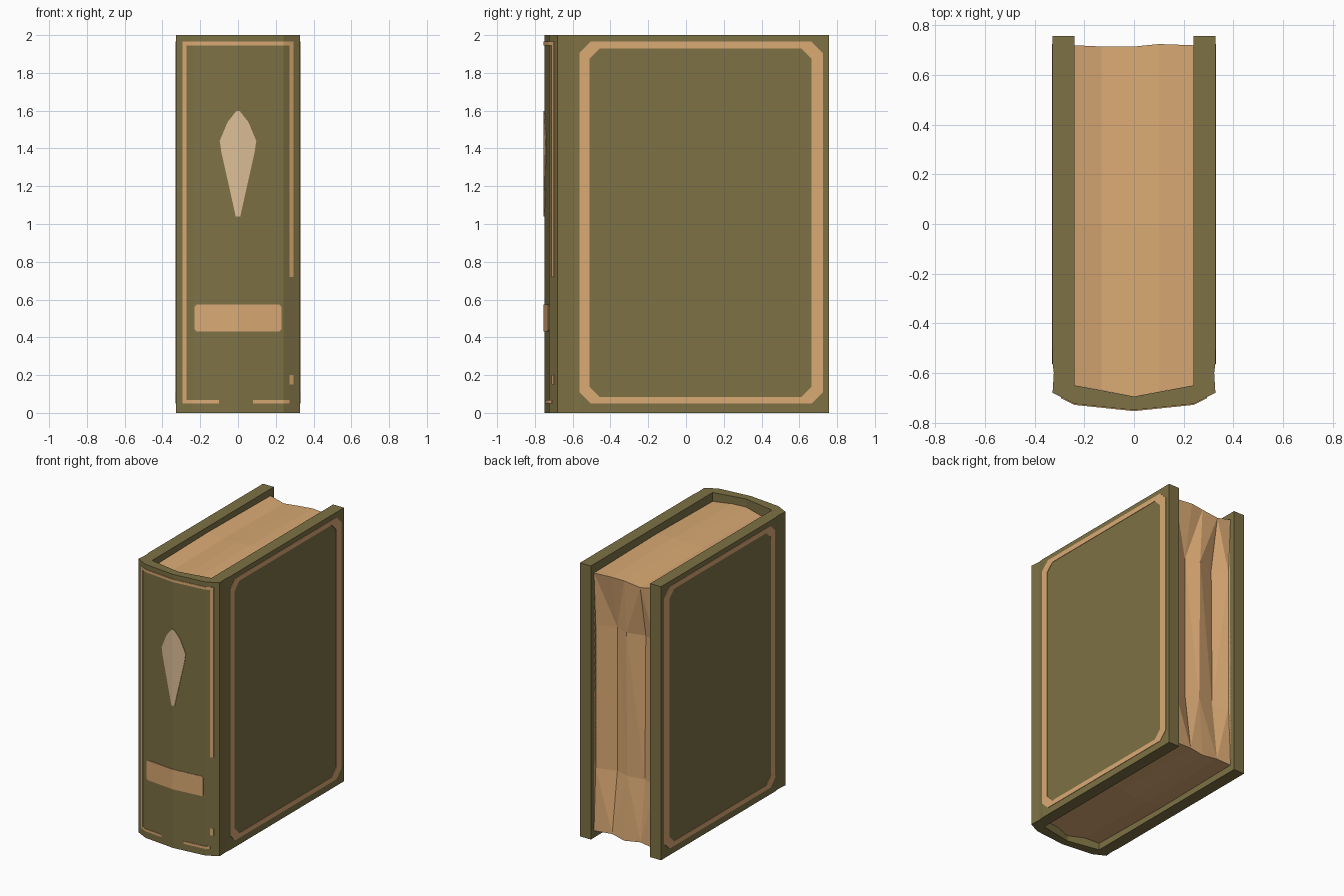
import bpy, bmesh

if "Cube" in bpy.data.objects:
    bpy.data.objects.remove(bpy.data.objects["Cube"])


def material(name, rgb):
    m = bpy.data.materials.new(name)
    m.diffuse_color = (*rgb, 1)
    m.use_nodes = True
    m.node_tree.nodes["Principled BSDF"].inputs["Base Color"].default_value = m.diffuse_color
    return m


OLIVE = material("olive cover", (0.205, 0.165, 0.058))
TAN = material("tan paper", (0.70, 0.40, 0.175))
CREAM = material("pale cream", (0.72, 0.52, 0.31))


def finish(bm, name, mat):
    bmesh.ops.recalc_face_normals(bm, faces=bm.faces)
    me = bpy.data.meshes.new(name)
    bm.to_mesh(me)
    bm.free()
    me.materials.append(mat)
    ob = bpy.data.objects.new(name, me)
    bpy.context.collection.objects.link(ob)
    return ob


def spine_y(x):
    """Outer spine surface: pointed arch in plan."""
    x = abs(x)
    if x < 0.24:
        return -0.75 + 0.025 * x / 0.24
    return -0.725 + 0.045 * (x - 0.24) / 0.09


# Cover case: one U-shaped plan extruded to full height
half_out = [(0.328, 0.757), (0.328, -0.56), (0.323, -0.60), (0.328, -0.68), (0.24, -0.725)]
half_in = [(0.24, -0.65), (0.24, 0.757)]
plan = half_out + [(0, -0.75)] + [(-x, y) for x, y in reversed(half_out)]
plan += [(-x, y) for x, y in reversed(half_in)] + [(0, -0.695)] + half_in
bm = bmesh.new()
f = bm.faces.new([bm.verts.new((x, y, 0)) for x, y in plan])
r = bmesh.ops.extrude_face_region(bm, geom=[f])
for v in r["geom"]:
    if isinstance(v, bmesh.types.BMVert):
        v.co.z = 2
bmesh.ops.triangulate(bm, faces=[f for f in bm.faces if len(f.verts) > 4])
finish(bm, "cover_case", OLIVE)

# Page block: lumpy columns lofted across the thickness
# x, front y, top z, bottom z, fore edge y at the top, upper, lower and bottom
columns = [(-0.24, -0.65, 1.95, 0.05, 0.72, 0.70, 0.70, 0.72),
           (-0.13, -0.67, 1.925, 0.06, 0.715, 0.65, 0.66, 0.71),
           (0.0, -0.695, 1.94, 0.04, 0.715, 0.69, 0.68, 0.715),
           (0.1, -0.676, 1.945, 0.06, 0.725, 0.65, 0.65, 0.71),
           (0.24, -0.65, 1.935, 0.05, 0.72, 0.70, 0.70, 0.72)]
bm = bmesh.new()
loops = []
for x, yf, zt, zb, a, b, c, d in columns:
    pts = [(yf, zb), (yf, zt), (0, zt + 0.01), (a, zt), (b, 1.55), (c, 0.5), (d, zb), (0, zb - 0.01)]
    loops.append([bm.verts.new((x, y, z)) for y, z in pts])
for p, q in zip(loops, loops[1:]):
    for i in range(8):
        j = (i + 1) % 8
        bm.faces.new((p[i], p[j], q[j], q[i]))
bm.faces.new(loops[0])
bm.faces.new(loops[-1])
bmesh.ops.triangulate(bm, faces=bm.faces)
finish(bm, "page_block", TAN)


def chamfered(a0, a1, z0, z1, c):
    return [(a0 + c, z0), (a1 - c, z0), (a1, z0 + c), (a1, z1 - c),
            (a1 - c, z1), (a0 + c, z1), (a0, z1 - c), (a0, z0 + c)]


# Painted frame on each cover board
outer = chamfered(-0.565, 0.725, 0.05, 1.965, 0.06)
inner = chamfered(-0.512, 0.665, 0.085, 1.93, 0.055)
for side, name in ((1, "right_cover_frame"), (-1, "left_cover_frame")):
    bm = bmesh.new()
    rings = [[bm.verts.new((side * x, y, z)) for y, z in ring]
             for ring, x in ((outer, 0.327), (outer, 0.331), (inner, 0.331), (inner, 0.327))]
    for k in range(4):
        p, q = rings[k], rings[(k + 1) % 4]
        for i in range(8):
            j = (i + 1) % 8
            bm.faces.new((p[i], p[j], q[j], q[i]))
    finish(bm, name, TAN)


def spine_plate(name, outlines, mat):
    """Thin plate wrapped onto the spine, from outlines in x and z."""
    bm = bmesh.new()
    for outline in outlines:
        bm.faces.new([bm.verts.new((x, 0, z)) for x, z in outline])
    for cut in (-0.24, 0, 0.24):
        bmesh.ops.bisect_plane(bm, geom=bm.verts[:] + bm.edges[:] + bm.faces[:],
                               plane_co=(cut, 0, 0), plane_no=(1, 0, 0))
    for v in bm.verts:
        v.co.y = spine_y(v.co.x) - 0.004
    r = bmesh.ops.extrude_face_region(bm, geom=bm.faces[:])
    for v in r["geom"]:
        if isinstance(v, bmesh.types.BMVert):
            v.co.y += 0.006
    finish(bm, name, mat)


def rect(x0, x1, z0, z1):
    return [(x0, z0), (x1, z0), (x1, z1), (x0, z1)]


# Spine border lines (right line is worn away low down), label and diamond
spine_plate("spine_border", [rect(-0.295, -0.272, 0.05, 1.965), rect(0.272, 0.295, 0.72, 1.965),
                             rect(0.272, 0.295, 0.15, 0.20), rect(-0.272, 0.272, 1.945, 1.965),
                             rect(-0.272, -0.1, 0.05, 0.068), rect(0.08, 0.272, 0.05, 0.068)], TAN)
spine_plate("spine_label", [chamfered(-0.23, 0.23, 0.43, 0.575, 0.012)], TAN)
right = [(0.012, 1.04), (0.088, 1.38), (0.097, 1.44), (0.055, 1.54), (0.01, 1.597)]
spine_plate("spine_diamond", [right + [(-x, z) for x, z in reversed(right)]], CREAM)
